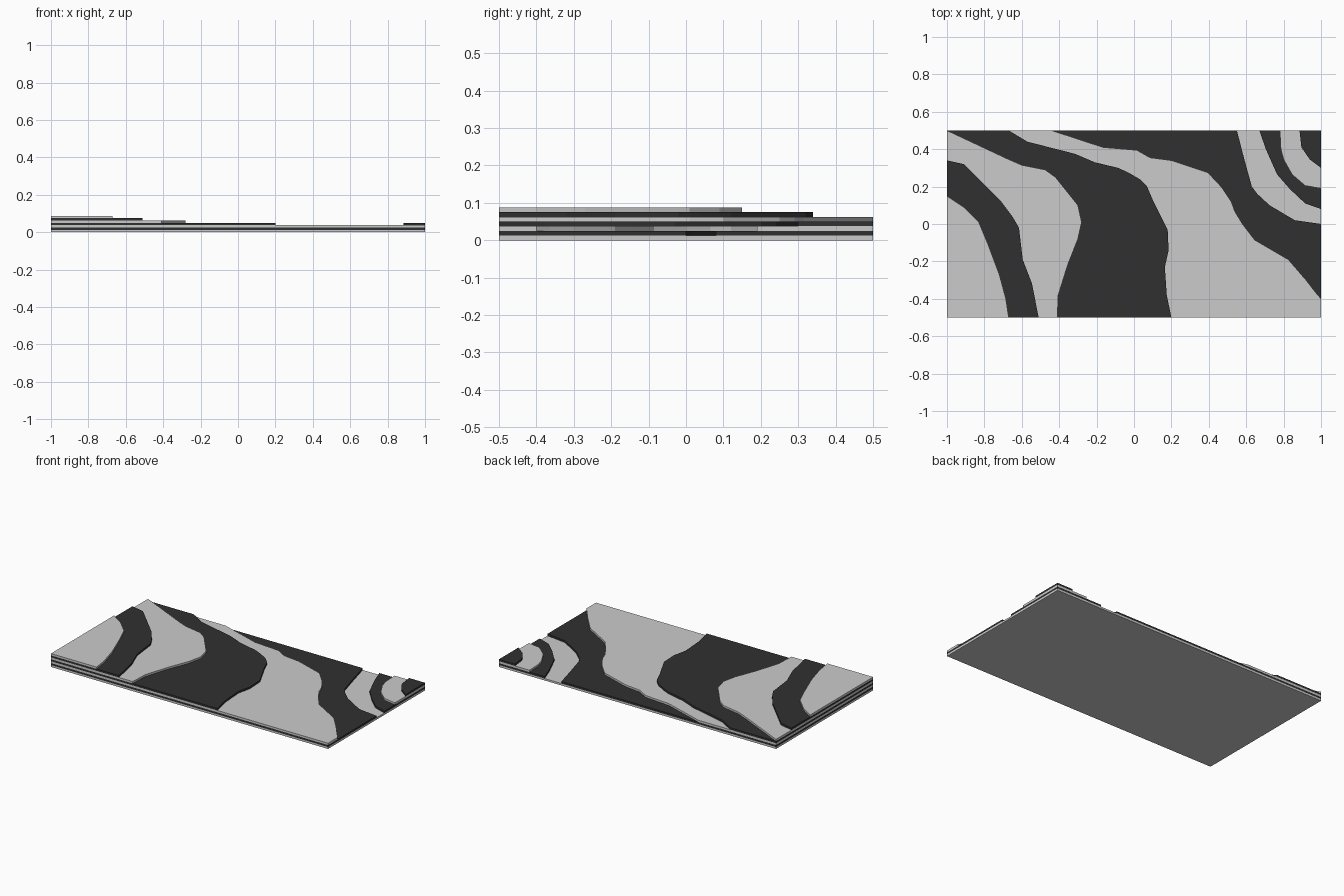
import bpy, bmesh

if "Cube" in bpy.data.objects:
    bpy.data.objects.remove(bpy.data.objects["Cube"])

T = 0.0125  # sheet thickness

dark = bpy.data.materials.new("dark_sheet")
dark.diffuse_color = (0.03, 0.03, 0.03, 1)
dark.use_nodes = True
dark.node_tree.nodes["Principled BSDF"].inputs["Base Color"].default_value = dark.diffuse_color

SW, NW, SE, NE = (-1, -.5), (-1, .5), (1, -.5), (1, .5)


def sheet(name, level, edge, corners):
    """Flat cut sheet: a contour line closed off along the board's corners."""
    bm = bmesh.new()
    face = bm.faces.new([bm.verts.new((x, y, level * T)) for x, y in edge + corners])
    new = bmesh.ops.extrude_face_region(bm, geom=[face])["geom"]
    bmesh.ops.translate(bm, vec=(0, 0, T),
                        verts=[v for v in new if isinstance(v, bmesh.types.BMVert)])
    bmesh.ops.recalc_face_normals(bm, faces=bm.faces)
    me = bpy.data.meshes.new(name)
    bm.to_mesh(me)
    bm.free()
    if level % 2:  # every second sheet is dark
        me.materials.append(dark)
    ob = bpy.data.objects.new(name, me)
    bpy.context.collection.objects.link(ob)


# Full base board
sheet("base_sheet", 0, [], [SW, SE, NE, NW])

# Large hill, stepping up towards the front left corner
sheet("hill_sheet_1", 1,
      [(1, 0), (.86, .02), (.725, .1), (.66, .16), (.63, .2), (.59, .345), (.55, .5)],
      [NW, SW, SE])
sheet("hill_sheet_2", 2,
      [(1, -.4), (.97, -.365), (.92, -.3), (.825, -.19), (.645, -.085), (.58, 0),
       (.54, .065), (.52, .12), (.47, .195), (.395, .275), (.2, .34), (.085, .355),
       (.015, .395), (-.165, .41), (-.44, .5)],
      [NW, SW, SE])
sheet("hill_sheet_3", 3,
      [(.2, -.5), (.175, -.38), (.165, -.23), (.185, -.14), (.18, -.03), (.1, .13),
       (.07, .2), (.03, .24), (-.03, .275), (-.085, .3), (-.21, .33), (-.315, .375),
       (-.57, .44), (-.67, .5)],
      [NW, SW])
sheet("hill_sheet_4", 4,
      [(-.41, -.5), (-.405, -.38), (-.355, -.22), (-.3, -.08), (-.28, .01), (-.3, .1),
       (-.42, .25), (-.475, .29), (-.6, .315), (-.68, .35)],
      [NW, SW])
sheet("hill_sheet_5", 5,
      [(-.51, -.5), (-.545, -.32), (-.595, -.19), (-.615, -.02), (-.65, .04),
       (-.71, .12), (-.79, .2), (-.91, .32), (-1, .34)],
      [SW])
sheet("hill_sheet_6", 6,
      [(-.67, -.5), (-.685, -.4), (-.72, -.27), (-.78, -.11), (-.83, .01),
       (-.91, .09), (-1, .15)],
      [SW])

# Small hill in the back right corner
sheet("corner_sheet_1", 1,
      [(.67, .5), (.705, .4), (.765, .265), (.835, .185), (.915, .11), (1, .08)], [NE])
sheet("corner_sheet_2", 2,
      [(.78, .5), (.785, .4), (.8, .345), (.845, .265), (.915, .205), (1, .19)], [NE])
sheet("corner_sheet_3", 3,
      [(.885, .5), (.895, .41), (.94, .345), (1, .3)], [NE])
